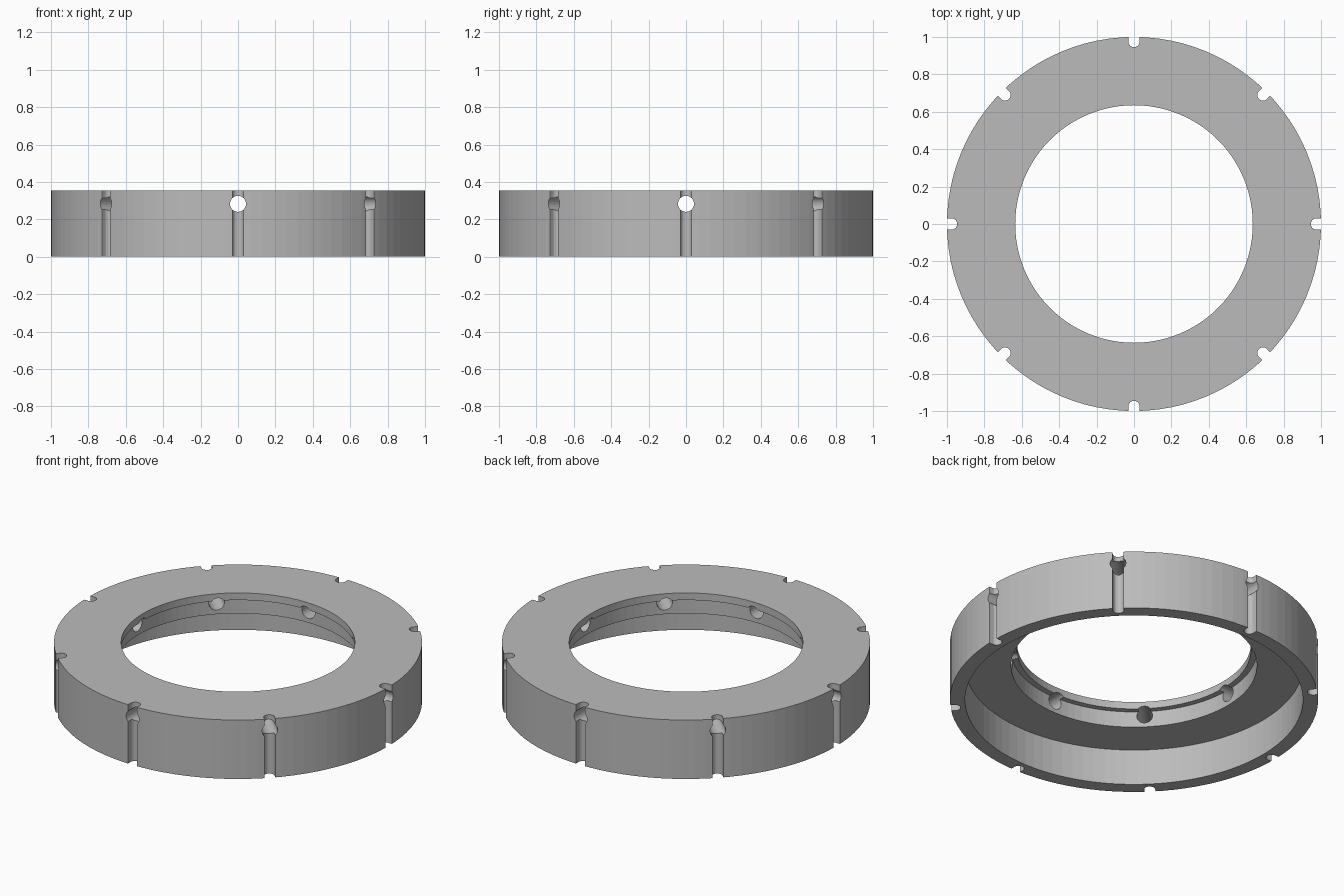
import bpy, bmesh
from math import pi, cos, sin
from mathutils import Matrix, Vector

cube = bpy.data.objects.get("Cube")
if cube:
    bpy.data.objects.remove(cube, do_unlink=True)

SIDES, COUNT, HEIGHT = 96, 8, 0.353

steel = bpy.data.materials.new("grey_steel")
steel.use_nodes = True
steel.diffuse_color = (0.5, 0.5, 0.5, 1)
steel.node_tree.nodes["Principled BSDF"].inputs["Base Color"].default_value = (0.5, 0.5, 0.5, 1)


def finish(name, bm):
    bmesh.ops.recalc_face_normals(bm, faces=bm.faces)
    mesh = bpy.data.meshes.new(name)
    bm.to_mesh(mesh)
    bm.free()
    mesh.materials.append(steel)
    obj = bpy.data.objects.new(name, mesh)
    bpy.context.collection.objects.link(obj)
    return obj


# Ring body: stepped cross-section (radius, height) turned about z
profile = [(1, 0), (1, HEIGHT), (0.635, HEIGHT), (0.635, 0.31),
           (0.668, 0.31), (0.668, 0.215), (0.918, 0.215), (0.918, 0)]
bm = bmesh.new()
loops = []
for i in range(SIDES):
    a = 2 * pi * i / SIDES
    loops.append([bm.verts.new((r * cos(a), r * sin(a), z)) for r, z in profile])
for i in range(SIDES):
    a, b = loops[i - 1], loops[i]
    for k in range(len(profile)):
        bm.faces.new((a[k - 1], a[k], b[k], b[k - 1]))
ring = finish("locking_ring", bm)

# Radial pin holes
holes = bmesh.new()
for i in range(COUNT):
    place = (Matrix.Rotation(2 * pi * i / COUNT, 4, "Z")
             @ Matrix.Translation((0.8, 0, 0.283)) @ Matrix.Rotation(pi / 2, 4, "Y"))
    bmesh.ops.create_cone(holes, cap_ends=True, segments=32, radius1=0.043,
                          radius2=0.043, depth=0.6, matrix=place)

# Round-bottomed spanner slots down the rim
slots = bmesh.new()
outline = [(0.975 + 0.03 * cos(t), 0.03 * sin(t))
           for t in (pi / 2 + pi * k / 12 for k in range(13))]
outline += [(1.1, -0.03), (1.1, 0.03)]
for i in range(COUNT):
    turn = Matrix.Rotation(2 * pi * i / COUNT, 4, "Z")
    face = slots.faces.new([slots.verts.new(turn @ Vector((x, y, -0.1))) for x, y in outline])
    top = bmesh.ops.extrude_face_region(slots, geom=[face])["geom"]
    bmesh.ops.translate(slots, vec=(0, 0, HEIGHT + 0.2),
                        verts=[v for v in top if isinstance(v, bmesh.types.BMVert)])

# Cut both sets, then discard the cutters
bpy.context.view_layer.objects.active = ring
ring.select_set(True)
for name, bm in (("hole_cutter", holes), ("slot_cutter", slots)):
    cutter = finish(name, bm)
    cutter.hide_render = True
    mod = ring.modifiers.new(name, "BOOLEAN")
    mod.operation, mod.solver, mod.object = "DIFFERENCE", "EXACT", cutter
    bpy.ops.object.modifier_apply(modifier=mod.name)
    bpy.data.objects.remove(cutter, do_unlink=True)
